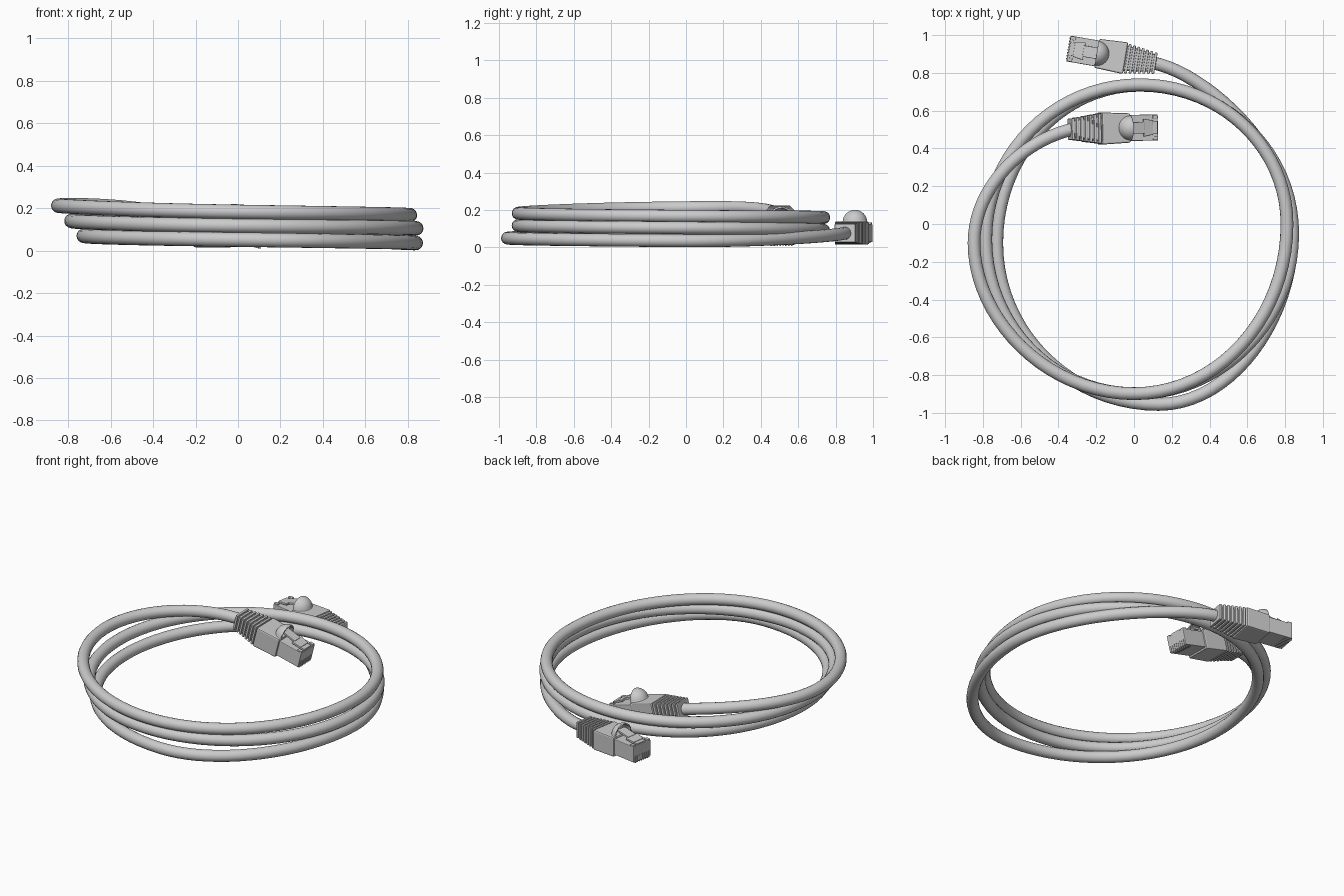
import bpy, bmesh, math
from mathutils import Vector, Matrix

if "Cube" in bpy.data.objects:
    bpy.data.objects.remove(bpy.data.objects["Cube"])

R = 0.034  # cable radius


def add_object(name, bm, matrix, bevel=0.0, smooth=False):
    bmesh.ops.recalc_face_normals(bm, faces=bm.faces)
    me = bpy.data.meshes.new(name)
    bm.to_mesh(me)
    bm.free()
    ob = bpy.data.objects.new(name, me)
    bpy.context.collection.objects.link(ob)
    ob.matrix_world = matrix
    if smooth:
        for p in me.polygons:
            p.use_smooth = True
    if bevel:
        m = ob.modifiers.new("bevel", 'BEVEL')
        m.width, m.segments = bevel, 2
        m.limit_method = 'ANGLE'
    return ob


def frustum(bm, x0, x1, w0, h0, w1, h1, z0=0.0, z1=0.0, y=0.0):
    """Box along local x; width and height may change from end to end."""
    rings = []
    for x, w, h, z in ((x0, w0, h0, z0), (x1, w1, h1, z1)):
        rings.append([bm.verts.new((x, y + sy * w / 2, z + sz * h / 2))
                      for sy, sz in ((-1, -1), (1, -1), (1, 1), (-1, 1))])
    a, b = rings
    bm.faces.new(a[::-1])
    bm.faces.new(b)
    for i in range(4):
        j = (i + 1) % 4
        bm.faces.new((a[i], a[j], b[j], b[i]))


def connector(tag, origin, yaw, pitch):
    """Plug pointing along local +x, starting at the cable end of its boot."""
    M = Matrix.Translation(origin) @ Matrix.Rotation(yaw, 4, 'Z') @ Matrix.Rotation(pitch, 4, 'Y')

    # ribbed strain relief
    bm = bmesh.new()
    frustum(bm, 0.0, 0.17, 0.09, 0.08, 0.14, 0.105)
    add_object("boot_core_" + tag, bm, M, 0.012)
    bm = bmesh.new()
    for i in range(7):
        x = i * 0.0238
        t = x / 0.165
        w, h = 0.112 + 0.05 * t, 0.098 + 0.025 * t
        frustum(bm, x, x + 0.015, w, h, w + 0.004, h + 0.002)
    add_object("boot_ribs_" + tag, bm, M, 0.004)

    # body sleeve
    bm = bmesh.new()
    frustum(bm, 0.163, 0.318, 0.17, 0.125, 0.155, 0.122)
    add_object("sleeve_" + tag, bm, M, 0.008)

    # quarter-sphere latch hood, open towards the tip
    bm = bmesh.new()
    bmesh.ops.create_uvsphere(bm, u_segments=32, v_segments=16, radius=0.066)
    for normal in ((1, 0, 0), (0, 0, -1)):
        bmesh.ops.bisect_plane(bm, geom=bm.verts[:] + bm.edges[:] + bm.faces[:],
                               plane_co=(0, 0, 0), plane_no=normal, clear_outer=True)
    hood = add_object("latch_hood_" + tag, bm, M @ Matrix.Translation((0.318, 0, 0.058)), smooth=True)
    hood.modifiers.new("shell", 'SOLIDIFY').thickness = 0.009

    # plug housing
    bm = bmesh.new()
    frustum(bm, 0.30, 0.47, 0.138, 0.098, 0.138, 0.098)
    add_object("plug_" + tag, bm, M, 0.004)

    # latch: root plate, broad shoulder, narrow rising lever
    bm = bmesh.new()
    frustum(bm, 0.435, 0.465, 0.07, 0.012, 0.07, 0.012, 0.052, 0.052)
    frustum(bm, 0.385, 0.44, 0.095, 0.012, 0.075, 0.012, 0.066, 0.055)
    frustum(bm, 0.30, 0.39, 0.06, 0.012, 0.06, 0.012, 0.084, 0.067)
    for s in (-1, 1):
        frustum(bm, 0.44, 0.468, 0.02, 0.012, 0.02, 0.012, 0.051, 0.051, s * 0.057)
    add_object("latch_" + tag, bm, M, 0.002)

    # contact dividers on the underside and tip
    bm = bmesh.new()
    for i in range(8):
        y = (i - 3.5) * 0.0155
        frustum(bm, 0.425, 0.473, 0.007, 0.04, 0.007, 0.04, -0.033, -0.033, y)
    add_object("contacts_" + tag, bm, M)
    return M


yaw_a, yaw_b = math.pi - 0.169, 0.02
MA = connector("lower", (0.116, 0.85, 0.077), yaw_a, 0.0)
MB = connector("upper", (-0.34, 0.502, 0.177), yaw_b, 0.25)

# cable: extreme points of each turn, clockwise: right, bottom, left, top ...
turns = [(0.838, -0.05, 0.036), (0.13, -0.955, 0.05), (-0.727, -0.1, 0.07), (0.03, 0.735, 0.092),
         (0.84, -0.05, 0.105), (0.0, -0.898, 0.117), (-0.785, -0.08, 0.14), (0.03, 0.737, 0.16),
         (0.81, 0.0, 0.167), (0.0, -0.898, 0.183), (-0.847, -0.1, 0.212)]
start = MA @ Vector((0.02, 0, 0))
end = MB @ Vector((0.02, 0, 0))
pts = [start] + [Vector(t) for t in turns] + [end]
n = len(pts)

cu = bpy.data.curves.new("cable", 'CURVE')
cu.dimensions = '3D'
cu.bevel_depth = R
cu.bevel_resolution = 6
cu.resolution_u = 20
cu.use_fill_caps = True
sp = cu.splines.new('BEZIER')
sp.bezier_points.add(n - 1)
K = 0.5523
for i, (b, p) in enumerate(zip(sp.bezier_points, pts)):
    b.handle_left_type = b.handle_right_type = 'FREE'
    b.co = p
    if i == 0:
        out = MA.to_3x3() @ Vector((-0.27, 0, 0))
        b.handle_left, b.handle_right = p - out, p + out + Vector((0, 0, -0.015))
    elif i == n - 1:
        out = MB.to_3x3() @ Vector((-0.27, 0, 0))
        out.y -= 0.05
        out.z *= 0.75
        b.handle_left, b.handle_right = p + out, p - out
    else:
        axis = 1 if i % 2 else 0
        slope = (pts[i + 1].z - pts[i - 1].z) / 6
        if i in (1, n - 2):
            slope = 0.004
        for attr, q, s in (("handle_left", pts[i - 1], -1), ("handle_right", pts[i + 1], 1)):
            h = p.copy()
            h[axis] += K * (q[axis] - p[axis]) * (0.9 if i in (1, n - 2) else 1)
            h.z += s * slope
            setattr(b, attr, h)
cable = bpy.data.objects.new("cable", cu)
bpy.context.collection.objects.link(cable)
